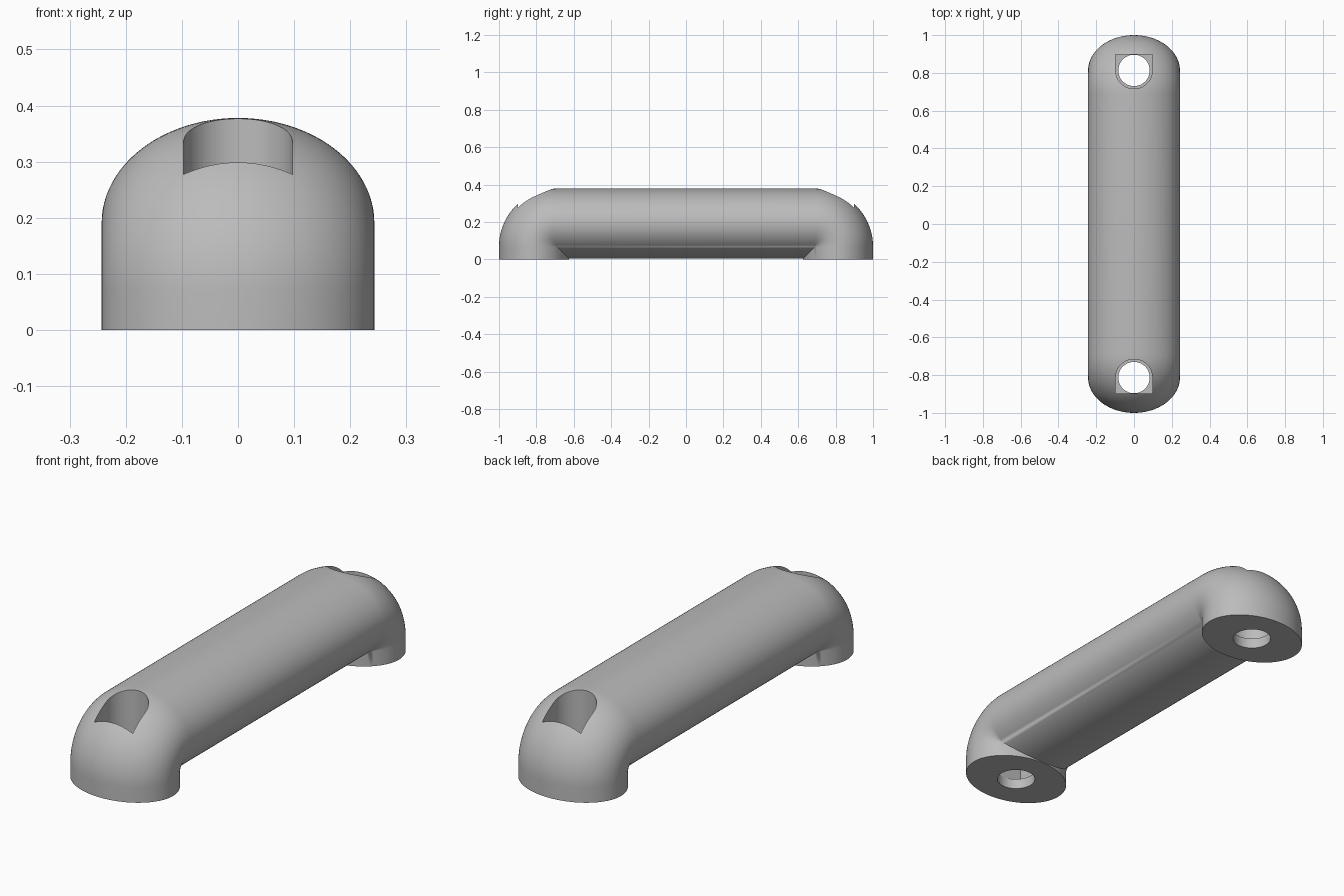
import bpy, bmesh, math

if "Cube" in bpy.data.objects:
    bpy.data.objects.remove(bpy.data.objects["Cube"], do_unlink=True)

HALF_WIDTH, HALF_DEPTH = 0.243, 0.187   # elliptical cross-section
BEND_Y, BEND_Z, BEND_R = 0.69, 0.068, 0.123
HOLE_Y = BEND_Y + BEND_R
SEGMENTS, STEPS = 96, 28

grey = bpy.data.materials.new("plain grey")
grey.use_nodes = True
grey.diffuse_color = (0.5, 0.5, 0.5, 1)
grey.node_tree.nodes["Principled BSDF"].inputs["Base Color"].default_value = (0.5, 0.5, 0.5, 1)


def make_object(name, bm):
    bmesh.ops.recalc_face_normals(bm, faces=bm.faces)
    mesh = bpy.data.meshes.new(name)
    bm.to_mesh(mesh)
    bm.free()
    mesh.materials.append(grey)
    obj = bpy.data.objects.new(name, mesh)
    bpy.context.collection.objects.link(obj)
    return obj


def section():
    """Points (x, distance from the bend axis) around the ellipse."""
    for i in range(SEGMENTS):
        t = math.tau * i / SEGMENTS
        yield HALF_WIDTH * math.sin(t), BEND_R + HALF_DEPTH * math.cos(t)


def bend_ring(angle):
    """Section turned about the bend axis; the inside collapses to a mitre."""
    ring = []
    for x, r in section():
        c, s = (math.cos(angle), math.sin(angle)) if r > 0 else (1, 1)
        ring.append((x, BEND_Y + r * c, BEND_Z + r * s))
    return ring


def prism(name, outline, z0, z1):
    bm = bmesh.new()
    base = bm.faces.new([bm.verts.new((x, y, z0)) for x, y in outline])
    top = bmesh.ops.extrude_face_region(bm, geom=[base])["geom"]
    bmesh.ops.translate(bm, vec=(0, 0, z1 - z0),
                        verts=[v for v in top if isinstance(v, bmesh.types.BMVert)])
    obj = make_object(name, bm)
    obj.hide_render = True
    return obj


# Handle: one loft from foot to foot
half = [[(x, BEND_Y + r, 0) for x, r in section()]]
half += [bend_ring(math.pi / 2 * k / STEPS) for k in range(STEPS + 1)]
rings = half + [[(x, -y, z) for x, y, z in ring] for ring in reversed(half)]
bm = bmesh.new()
loops = [[bm.verts.new(p) for p in ring] for ring in rings]
for a, b in zip(loops, loops[1:]):
    for i in range(SEGMENTS):
        j = (i + 1) % SEGMENTS
        bm.faces.new((a[i], a[j], b[j], b[i]))
bm.faces.new(loops[0])
bm.faces.new(loops[-1])
bmesh.ops.remove_doubles(bm, verts=bm.verts, dist=0.00001)
handle = make_object("handle", bm)

# Screw bores and the U-shaped recesses above them
cutters = []
for side, label in ((1, "back"), (-1, "front")):
    bore = [(0.083 * math.cos(math.tau * k / 48),
             side * HOLE_Y + 0.083 * math.sin(math.tau * k / 48)) for k in range(48)]
    recess = [(0.097 * math.cos(math.pi * k / 32),
               side * (HOLE_Y - 0.097 * math.sin(math.pi * k / 32))) for k in range(33)]
    recess += [(-0.097, side * 0.897), (0.097, side * 0.897)]
    cutters.append(prism(label + "_bore_cutter", bore, -0.1, 0.2))
    cutters.append(prism(label + "_recess_cutter", recess, 0.048, 0.6))

for cutter in cutters:
    mod = handle.modifiers.new(cutter.name, "BOOLEAN")
    mod.operation, mod.solver, mod.object = "DIFFERENCE", "EXACT", cutter

bpy.ops.object.select_all(action="DESELECT")
handle.select_set(True)
bpy.context.view_layer.objects.active = handle
for cutter in cutters:
    bpy.ops.object.modifier_apply(modifier=cutter.name)
    bpy.data.objects.remove(cutter, do_unlink=True)
bpy.ops.object.shade_smooth_by_angle(angle=math.radians(30))
